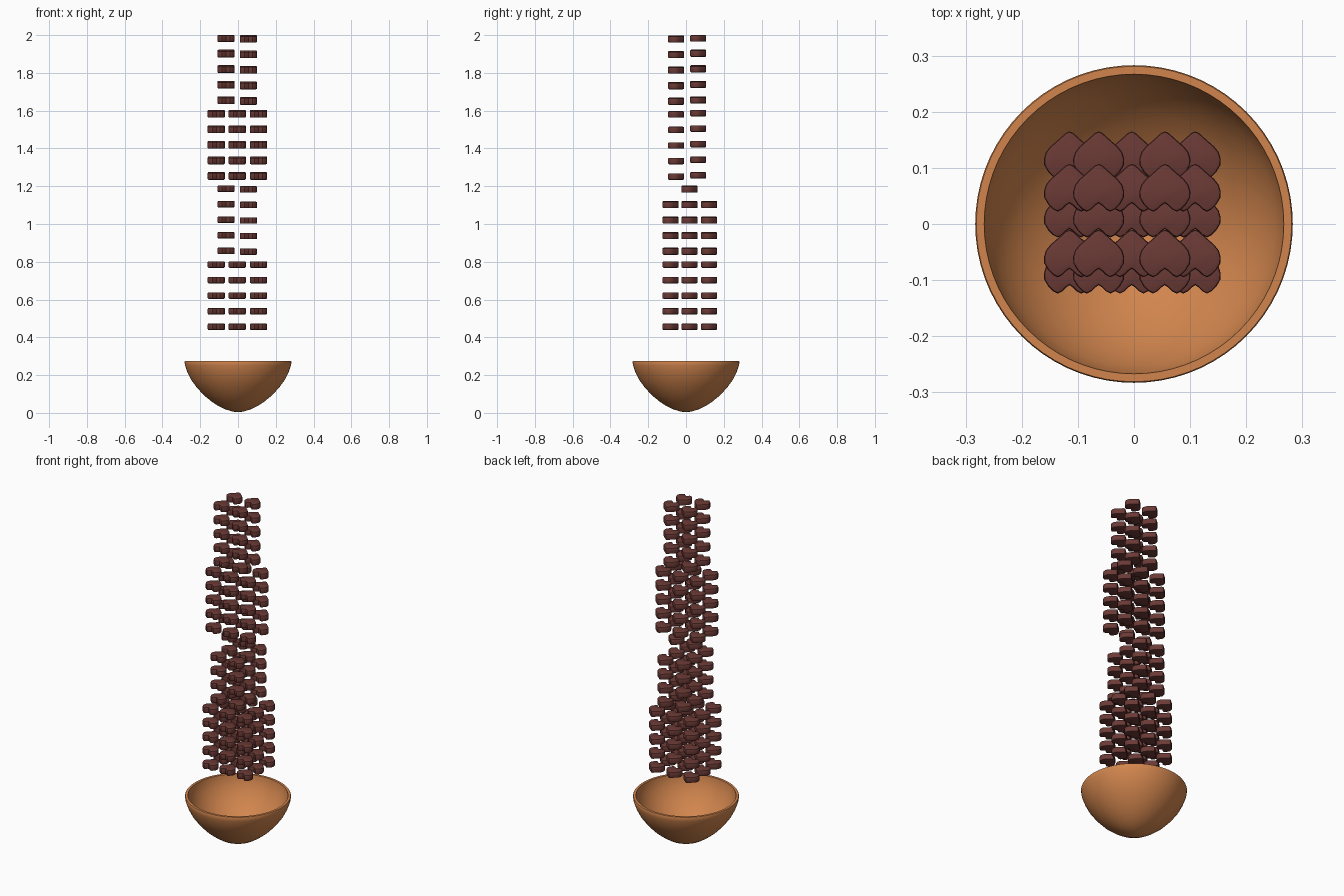
import bpy, bmesh, math
from mathutils import Matrix

cube = bpy.data.objects.get("Cube")
if cube:
    bpy.data.objects.remove(cube, do_unlink=True)


def material(name, rgb):
    m = bpy.data.materials.new(name)
    m.use_nodes = True
    m.diffuse_color = (*rgb, 1)
    bsdf = next(n for n in m.node_tree.nodes if n.type == 'BSDF_PRINCIPLED')
    bsdf.inputs["Base Color"].default_value = (*rgb, 1)
    bsdf.inputs["Roughness"].default_value = 0.6
    return m


def finish(bm, name, mat):
    bmesh.ops.recalc_face_normals(bm, faces=bm.faces)
    mesh = bpy.data.meshes.new(name)
    bm.to_mesh(mesh)
    bm.free()
    mesh.materials.append(mat)
    return mesh


def place(name, mesh, loc=(0, 0, 0)):
    ob = bpy.data.objects.new(name, mesh)
    ob.location = loc
    bpy.context.collection.objects.link(ob)
    return ob


def smooth(ob, angle):
    bpy.ops.object.select_all(action='DESELECT')
    ob.select_set(True)
    bpy.context.view_layer.objects.active = ob
    bpy.ops.object.shade_smooth_by_angle(angle=math.radians(angle))


clay = material("orange_clay", (0.64, 0.235, 0.075))
chocolate = material("dark_chocolate", (0.145, 0.042, 0.036))

# Bowl: outer wall, flat rim and inner wall, spun around z
outer = [(0, 0.004), (0.03, 0.007), (0.07, 0.02), (0.105, 0.037), (0.14, 0.06),
         (0.18, 0.093), (0.218, 0.134), (0.248, 0.175), (0.268, 0.215),
         (0.28, 0.25), (0.283, 0.27), (0.281, 0.275)]
inner = [(0.267, 0.275), (0.264, 0.25), (0.252, 0.215), (0.232, 0.175),
         (0.203, 0.136), (0.168, 0.102), (0.13, 0.073), (0.095, 0.05),
         (0.06, 0.034), (0.03, 0.024), (0, 0.02)]
bm = bmesh.new()
verts = [bm.verts.new((r, 0, z)) for r, z in outer + inner]
edges = [bm.edges.new(pair) for pair in zip(verts, verts[1:])]
bmesh.ops.spin(bm, geom=verts + edges, cent=(0, 0, 0), axis=(0, 0, 1),
               angle=math.tau, steps=72)
bmesh.ops.remove_doubles(bm, verts=bm.verts, dist=0.0003)
smooth(place("bowl", finish(bm, "bowl", clay)), 40)

# Heart piece: half outline mirrored, extruded, with rounded rims
THICK = 0.034
half = [(0, 0.043), (0.007, 0.04), (0.018, 0.03), (0.034, 0.016), (0.042, 0.006),
        (0.0455, -0.006), (0.045, -0.017), (0.038, -0.029), (0.029, -0.038),
        (0.021, -0.042), (0.013, -0.038), (0.006, -0.031), (0, -0.027)]
outline = half + [(-x, y) for x, y in half[-2:0:-1]]
bm = bmesh.new()
base = bm.faces.new([bm.verts.new((x, y, -THICK / 2)) for x, y in outline])
top = bmesh.ops.extrude_face_region(bm, geom=[base], use_keep_orig=True)["geom"]
bmesh.ops.translate(bm, vec=(0, 0, THICK),
                    verts=[v for v in top if isinstance(v, bmesh.types.BMVert)])
rims = [e for e in bm.edges if abs(e.verts[0].co.z - e.verts[1].co.z) < 0.001]
bmesh.ops.bevel(bm, geom=rims, offset=0.005, segments=2, profile=0.5,
                affect='EDGES', clamp_overlap=True)
heart = finish(bm, "heart_piece", chocolate)

# Falling hearts: four stacked groups, five levels each
x_three, x_two = (-0.115, -0.004, 0.109), (-0.063, 0.055)
y_three, y_two = (-0.082, 0.018, 0.122), (-0.053, 0.064)
STEP = 0.0823
groups = [(x_three, y_three, 0.456), (x_two, y_three, 0.854),
          (x_three, y_two, 1.251), (x_two, y_two, 1.648)]
hearts = []
for g, (xs, ys, z0) in enumerate(groups):
    for level in range(5):
        for x in xs:
            for y in ys:
                # the second group ends in its middle row only
                if g == 1 and level == 4 and y != y_three[1]:
                    continue
                z = z0 + level * STEP
                z += 0.004 if len(xs) == 2 and x < 0 else 0
                z += 0.007 if len(ys) == 2 and y > 0 else 0
                z = min(z, 2 - THICK / 2)
                hearts.append(place(f"heart_piece_{len(hearts) + 1}", heart, (x, y, z)))
smooth(hearts[0], 35)
